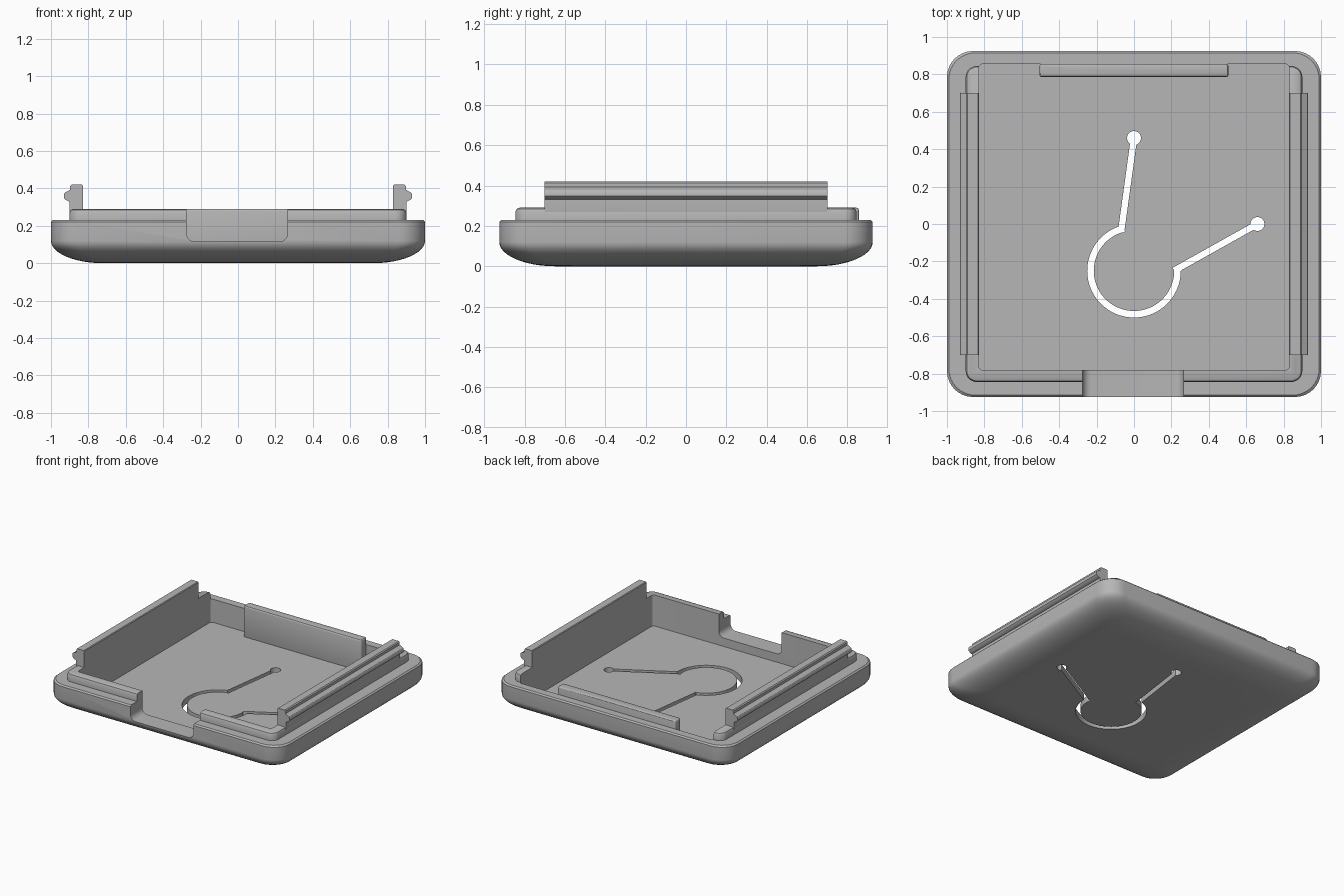
import bpy, bmesh, math
from mathutils import Vector

cube = bpy.data.objects.get("Cube")
if cube:
    bpy.data.objects.remove(cube, do_unlink=True)

grey = bpy.data.materials.new("plain grey")
grey.use_nodes = True
colour = (0.47, 0.47, 0.47, 1)
grey.diffuse_color = colour
grey.node_tree.nodes["Principled BSDF"].inputs["Base Color"].default_value = colour

FLOOR, RIM, LIP = 0.05, 0.23, 0.29


def rounded_rect(x0, x1, y0, y1, r, steps=8):
    pts = []
    corners = [(x1 - r, y1 - r), (x0 + r, y1 - r), (x0 + r, y0 + r), (x1 - r, y0 + r)]
    for i, (cx, cy) in enumerate(corners):
        for k in range(steps + 1):
            a = (i + k / steps) * math.pi / 2
            pts.append((cx + r * math.cos(a), cy + r * math.sin(a)))
    return pts


def loft(name, rings):
    """Closed solid through rings of 3D points."""
    bm = bmesh.new()
    loops = [[bm.verts.new(p) for p in ring] for ring in rings]
    n = len(loops[0])
    for a, b in zip(loops, loops[1:]):
        for i in range(n):
            j = (i + 1) % n
            bm.faces.new((a[i], a[j], b[j], b[i]))
    bm.faces.new(loops[0][::-1])
    bm.faces.new(loops[-1])
    bmesh.ops.recalc_face_normals(bm, faces=bm.faces)
    mesh = bpy.data.meshes.new(name)
    bm.to_mesh(mesh)
    bm.free()
    mesh.materials.append(grey)
    obj = bpy.data.objects.new(name, mesh)
    bpy.context.collection.objects.link(obj)
    return obj


def prism(name, pts, lo, hi, along="z"):
    place = (lambda p, h: (p[0], p[1], h)) if along == "z" else (lambda p, h: (p[0], h, p[1]))
    return loft(name, [[place(p, h) for p in pts] for h in (lo, hi)])


def apply(obj, mod):
    bpy.ops.object.select_all(action="DESELECT")
    bpy.context.view_layer.objects.active = obj
    obj.select_set(True)
    bpy.ops.object.modifier_apply(modifier=mod.name)


def combine(obj, tool, operation="DIFFERENCE"):
    mod = obj.modifiers.new("combine", "BOOLEAN")
    mod.operation, mod.solver, mod.object = operation, "EXACT", tool
    apply(obj, mod)
    bpy.data.objects.remove(tool, do_unlink=True)


def soften(obj, width):
    mod = obj.modifiers.new("soft edges", "BEVEL")
    mod.width, mod.segments = width, 3
    apply(obj, mod)


def smooth(obj):
    bpy.ops.object.select_all(action="DESELECT")
    bpy.context.view_layer.objects.active = obj
    obj.select_set(True)
    bpy.ops.object.shade_smooth_by_angle(angle=math.radians(30))


# Tray body: elliptical underside curve, straight wall, tiny rim chamfer
profile = []
for k in range(13):
    t = k / 12 * math.pi / 2
    profile.append((0.28 * (1 - math.sin(t)), 0.12 * (1 - math.cos(t))))
profile += [(0, RIM - 0.01), (0.01, RIM)]
rings = []
for d, z in profile:
    outline = rounded_rect(-1 + d, 1 - d, -0.925 + d, 0.925 - d, 0.14)
    rings.append([(x, y, z) for x, y in outline])
tray = loft("tray", rings)

# Raised lip with a rounded top edge
rings = []
for d, z in [(0, 0.15), (0, LIP - 0.02), (0.006, LIP - 0.006), (0.02, LIP)]:
    outline = rounded_rect(-0.9 + d, 0.9 - d, -0.845 + d, 0.845 - d, 0.06 - d)
    rings.append([(x, y, z) for x, y in outline])
combine(tray, loft("lip", rings), "UNION")

# Pocket and front notch
combine(tray, prism("pocket_cutter", rounded_rect(-0.83, 0.83, -0.78, 0.855, 0.02), FLOOR, 1))
combine(tray, prism("notch_cutter", rounded_rect(-0.275, 0.265, 0.115, 0.8, 0.045),
                    -1.1, -0.7, "y"))

# Flexible tongue: ring slot, then two straight slots with round ends
centre = Vector((0, -0.25))
start, end, n = math.radians(103), math.radians(364), 64
angles = [start + (end - start) * i / n for i in range(n + 1)]


def arc(r, steps):
    return [(r * math.cos(a), centre.y + r * math.sin(a)) for a in steps]


combine(tray, prism("ring_cutter", arc(0.25, angles) + arc(0.215, angles[::-1]), -0.1, 0.1))
for a, tip in [((-0.068, -0.035), (0, 0.46)), ((0.222, -0.245), (0.66, 0))]:
    a, tip = Vector(a), Vector(tip)
    along = (tip - a).normalized()
    side = Vector((-along.y, along.x)) * 0.017
    a -= along * 0.008
    combine(tray, prism("slot_cutter", [a + side, a - side, tip - side, tip + side], -0.1, 0.1))
    hole = rounded_rect(tip.x - 0.037, tip.x + 0.037, tip.y - 0.037, tip.y + 0.037, 0.0369)
    combine(tray, prism("hole_cutter", hole, -0.1, 0.1))
smooth(tray)

# Back rib standing against the inner wall
rib = prism("back_rib", rounded_rect(-0.505, 0.505, 0.785, 0.856, 0.012, 3), FLOOR - 0.01, LIP)
mod = rib.modifiers.new("soft edges", "BEVEL")
mod.width, mod.segments, mod.limit_method, mod.angle_limit = 0.012, 3, "ANGLE", 1.0
apply(rib, mod)
smooth(rib)

# Side snap walls with an outward catch ridge
catch = [(0.829, FLOOR - 0.01), (0.829, 0.415), (0.834, 0.42), (0.89, 0.42), (0.897, 0.413),
         (0.897, 0.393), (0.926, 0.377), (0.931, 0.368), (0.931, 0.348), (0.924, 0.341),
         (0.91, 0.332), (0.9, 0.33), (0.9, 0.15), (0.85, FLOOR - 0.01)]
for sign, label in ((1, "left"), (-1, "right")):
    wall = prism(label + "_snap_wall", [(sign * x, z) for x, z in catch], -0.7, 0.7, "y")
    smooth(wall)
